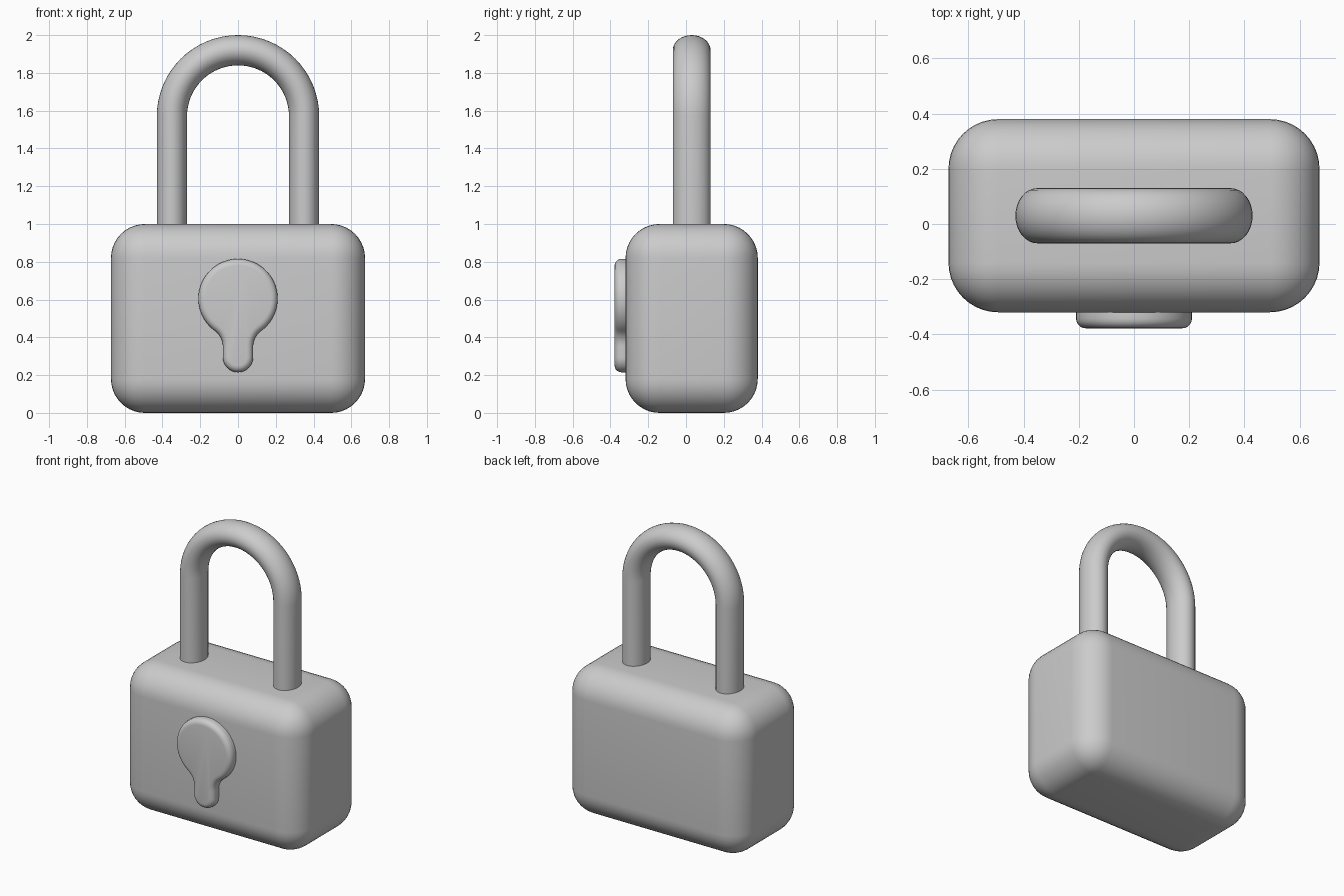
import bpy, bmesh
from math import pi, sin, cos, sqrt, atan2, radians

default = bpy.data.objects.get("Cube")
if default:
    bpy.data.objects.remove(default, do_unlink=True)

CENTRE_Y = 0.03

grey = bpy.data.materials.new("Grey")
grey.use_nodes = True
colour = (0.6, 0.6, 0.6, 1)
grey.diffuse_color = colour
grey.node_tree.nodes["Principled BSDF"].inputs["Base Color"].default_value = colour


def finish(name, bm, bevel=0, segments=1):
    """Turn a bmesh into a smooth, optionally bevelled object."""
    bmesh.ops.recalc_face_normals(bm, faces=bm.faces)
    mesh = bpy.data.meshes.new(name)
    bm.to_mesh(mesh)
    bm.free()
    mesh.materials.append(grey)
    obj = bpy.data.objects.new(name, mesh)
    bpy.context.collection.objects.link(obj)
    bpy.ops.object.select_all(action='DESELECT')
    obj.select_set(True)
    bpy.context.view_layer.objects.active = obj
    if bevel:
        mod = obj.modifiers.new("Rounding", 'BEVEL')
        mod.width = bevel
        mod.segments = segments
        mod.limit_method = 'ANGLE'
        mod.angle_limit = radians(50)
        bpy.ops.object.modifier_apply(modifier=mod.name)
    bpy.ops.object.shade_smooth_by_angle(angle=radians(40))
    return obj


def arc(cx, cz, r, start, end, steps):
    angles = [start + (end - start) * i / steps for i in range(steps + 1)]
    return [(cx + r * cos(a), cz + r * sin(a)) for a in angles]


# Body: block with generously rounded edges
bm = bmesh.new()
bmesh.ops.create_cube(bm, size=1)
for v in bm.verts:
    v.co = (v.co.x * 1.345, v.co.y * 0.7 + CENTRE_Y, v.co.z + 0.5)
finish("lock_body", bm, bevel=0.18, segments=10)

# Shackle: oval section swept along two straight legs and a half circle
bend, bend_z, sides = 0.35, 1.57, 32
path = [(bend, 0.9, 0)]
path += [(bend * cos(a), bend_z + bend * sin(a), a)
         for a in (pi * i / 32 for i in range(33))]
path += [(-bend, 0.9, pi)]
bm = bmesh.new()
rings = []
for x, z, a in path:
    ring = []
    for k in range(sides):
        t = 2 * pi * k / sides
        out = 0.08 * cos(t)
        ring.append(bm.verts.new((x + out * cos(a), CENTRE_Y + 0.1 * sin(t),
                                  z + out * sin(a))))
    rings.append(ring)
for a, b in zip(rings, rings[1:]):
    for k in range(sides):
        n = (k + 1) % sides
        bm.faces.new((a[k], a[n], b[n], b[k]))
bm.faces.new(rings[0])
bm.faces.new(rings[-1])
finish("shackle", bm)

# Keyhole plate: disc blended by fillets into a round-ended stem
disc_z, disc_r, stem, fillet = 0.605, 0.21, 0.08, 0.1
fx = stem + fillet
drop = sqrt((disc_r + fillet) ** 2 - fx ** 2)
touch = atan2(-drop, fx)
half = arc(0, disc_z, disc_r, pi / 2, touch, 24)
half += arc(fx, disc_z - drop, fillet, pi + touch, pi, 6)[1:]
half += arc(0, 0.215 + stem, stem, 0, -pi / 2, 10)
outline = half + [(-x, z) for x, z in half[-2:0:-1]]
bm = bmesh.new()
front, back = ([bm.verts.new((x, y, z)) for x, z in outline] for y in (-0.378, -0.28))
bm.faces.new(front)
bm.faces.new(back)
for k in range(len(outline)):
    n = (k + 1) % len(outline)
    bm.faces.new((front[k], front[n], back[n], back[k]))
finish("keyhole_plate", bm, bevel=0.035, segments=5)
